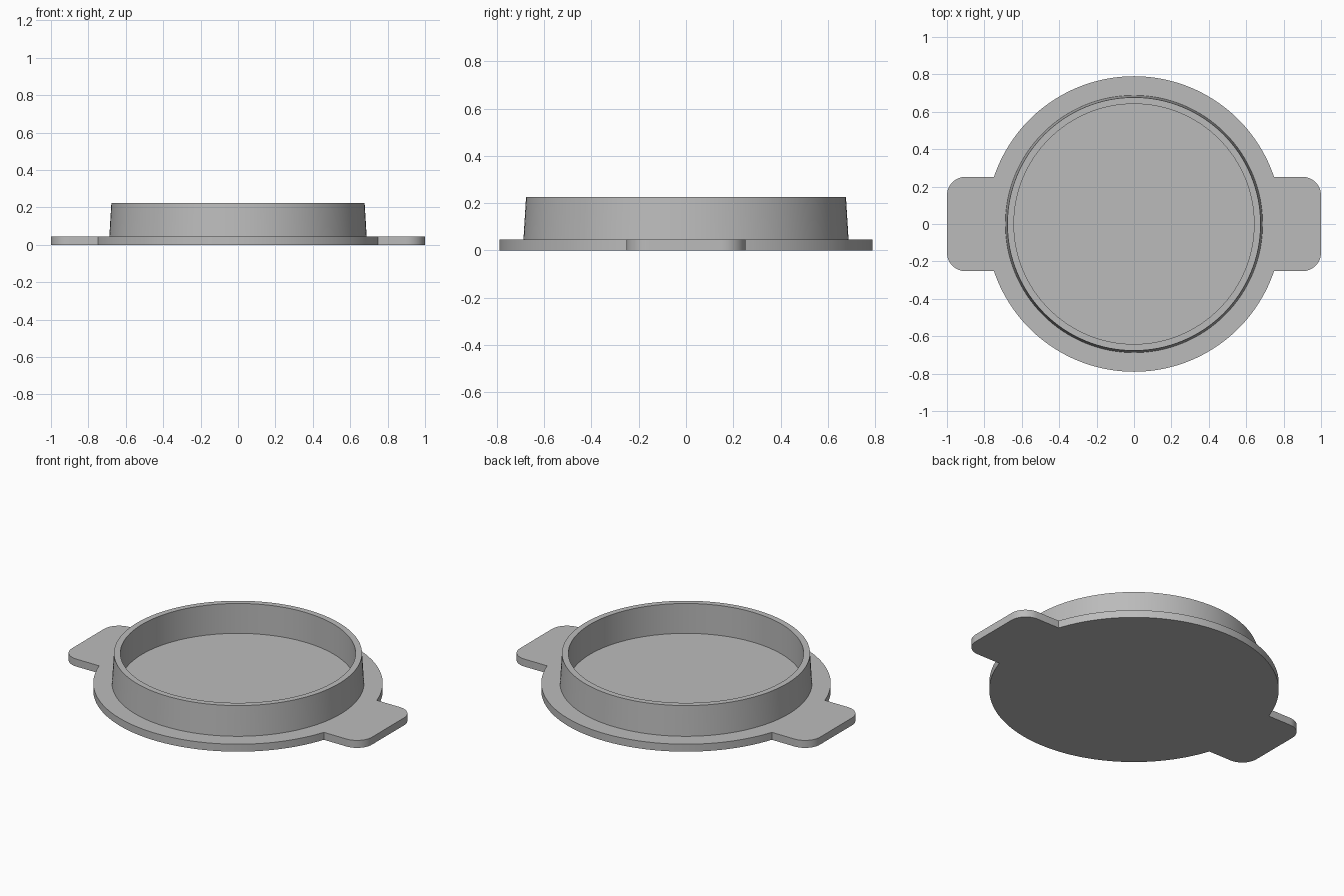
import bpy, bmesh
from math import sin, cos, pi, asin, radians

cube = bpy.data.objects.get("Cube")
if cube:
    bpy.data.objects.remove(cube, do_unlink=True)

BASE_R, BASE_H, TOP = 0.79, 0.045, 0.225
TAB_X, TAB_Y, CORNER = 1.0, 0.2525, 0.1

grey = bpy.data.materials.new("plain grey")
grey.use_nodes = True
colour = (0.5, 0.5, 0.5, 1)
grey.diffuse_color = colour
grey.node_tree.nodes["Principled BSDF"].inputs["Base Color"].default_value = colour


def finish(name, bm):
    bmesh.ops.recalc_face_normals(bm, faces=bm.faces)
    mesh = bpy.data.meshes.new(name)
    bm.to_mesh(mesh)
    bm.free()
    mesh.materials.append(grey)
    obj = bpy.data.objects.new(name, mesh)
    bpy.context.collection.objects.link(obj)
    bpy.ops.object.select_all(action='DESELECT')
    obj.select_set(True)
    bpy.context.view_layer.objects.active = obj
    bpy.ops.object.shade_smooth_by_angle(angle=radians(30))
    return obj


def arc(cx, cy, r, start, end, steps):
    angles = [start + (end - start) * i / steps for i in range(steps + 1)]
    return [(cx + r * cos(a), cy + r * sin(a)) for a in angles]


# Base plate: disc with a rounded tab on each side
meet = asin(TAB_Y / BASE_R)
cx, cy = TAB_X - CORNER, TAB_Y - CORNER
half = (arc(cx, -cy, CORNER, -pi / 2, 0, 12)
        + arc(cx, cy, CORNER, 0, pi / 2, 12)
        + arc(0, 0, BASE_R, meet, pi - meet, 72))
outline = half + [(-x, -y) for x, y in half]
bm = bmesh.new()
face = bm.faces.new([bm.verts.new((x, y, 0)) for x, y in outline])
extruded = bmesh.ops.extrude_face_region(bm, geom=[face], use_keep_orig=True)
top = [v for v in extruded["geom"] if isinstance(v, bmesh.types.BMVert)]
bmesh.ops.translate(bm, verts=top, vec=(0, 0, BASE_H))
finish("base_plate", bm)

# Raised rim: slightly tapered outside, straight inside
profile = [(0.688, BASE_H), (0.677, TOP), (0.642, TOP), (0.642, BASE_H)]
bm = bmesh.new()
verts = [bm.verts.new((r, 0, z)) for r, z in profile]
edges = [bm.edges.new(pair) for pair in zip(verts, verts[1:])]
bmesh.ops.spin(bm, geom=verts + edges, cent=(0, 0, 0), axis=(0, 0, 1),
               angle=2 * pi, steps=128, use_merge=True)
bmesh.ops.remove_doubles(bm, verts=bm.verts, dist=0.0001)
finish("raised_rim", bm)
